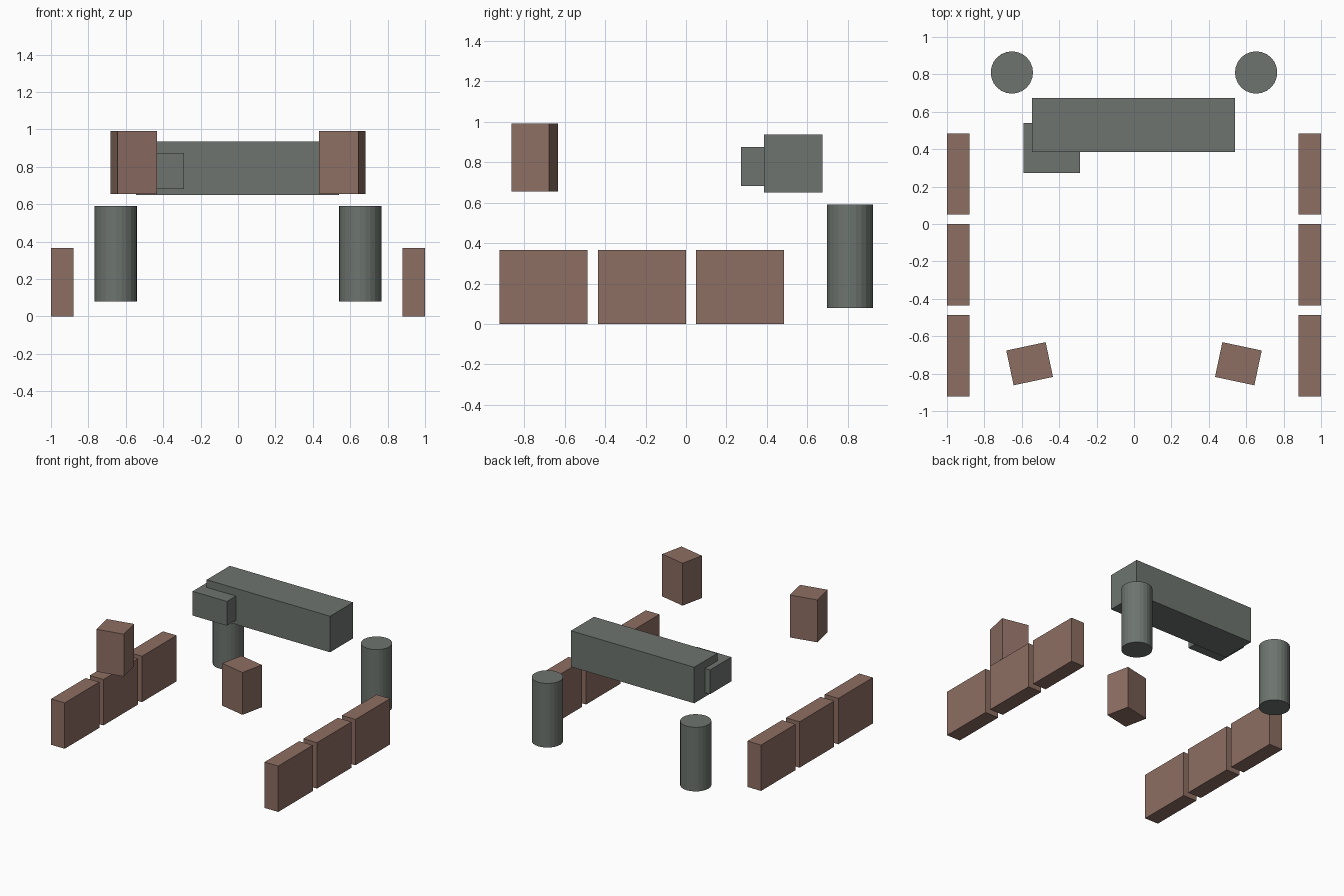
import bpy
import math

if "Cube" in bpy.data.objects:
    bpy.data.objects.remove(bpy.data.objects["Cube"])


def material(name, rgb):
    """Flat material from 0-255 display values, stored as linear."""
    def lin(c):
        c /= 255
        return c / 12.92 if c <= 0.04045 else ((c + 0.055) / 1.055) ** 2.4
    m = bpy.data.materials.new(name)
    m.diffuse_color = (*[lin(c) for c in rgb], 1)
    m.use_nodes = True
    m.node_tree.nodes["Principled BSDF"].inputs["Base Color"].default_value = m.diffuse_color
    return m


BROWN = material("brown", (141, 110, 99))
GREY = material("grey", (109, 116, 111))


def finish(name, mat):
    ob = bpy.context.object
    ob.name = name
    ob.data.materials.append(mat)
    return ob


def box(name, mat, center, size, angle=0):
    bpy.ops.mesh.primitive_cube_add(size=1, location=center,
                                    rotation=(0, 0, math.radians(angle)))
    bpy.context.object.scale = size
    bpy.ops.object.transform_apply(location=False, rotation=False, scale=True)
    return finish(name, mat)


for side, label in ((-1, "left"), (1, "right")):
    # Low side walls, three blocks per side
    for i, y in enumerate((-0.705, -0.218, 0.267)):
        box(f"{label}_wall_{i + 1}", BROWN, (side * 0.94, y, 0.1825),
            (0.12, 0.435, 0.365))
    # Raised front blocks, turned slightly
    box(f"{label}_front_block", BROWN, (side * 0.558, -0.747, 0.823),
        (0.215, 0.19, 0.337), -12 * side)
    # Rear barrels
    bpy.ops.mesh.primitive_cylinder_add(vertices=24, radius=0.113, depth=0.51,
                                        location=(side * 0.653, 0.81, 0.335))
    finish(f"{label}_barrel", GREY)

# Cross beam and the smaller block at its left front corner
box("cross_beam", GREY, (-0.002, 0.53, 0.792), (1.086, 0.29, 0.287))
box("corner_block", GREY, (-0.439, 0.406, 0.778), (0.302, 0.268, 0.193))
